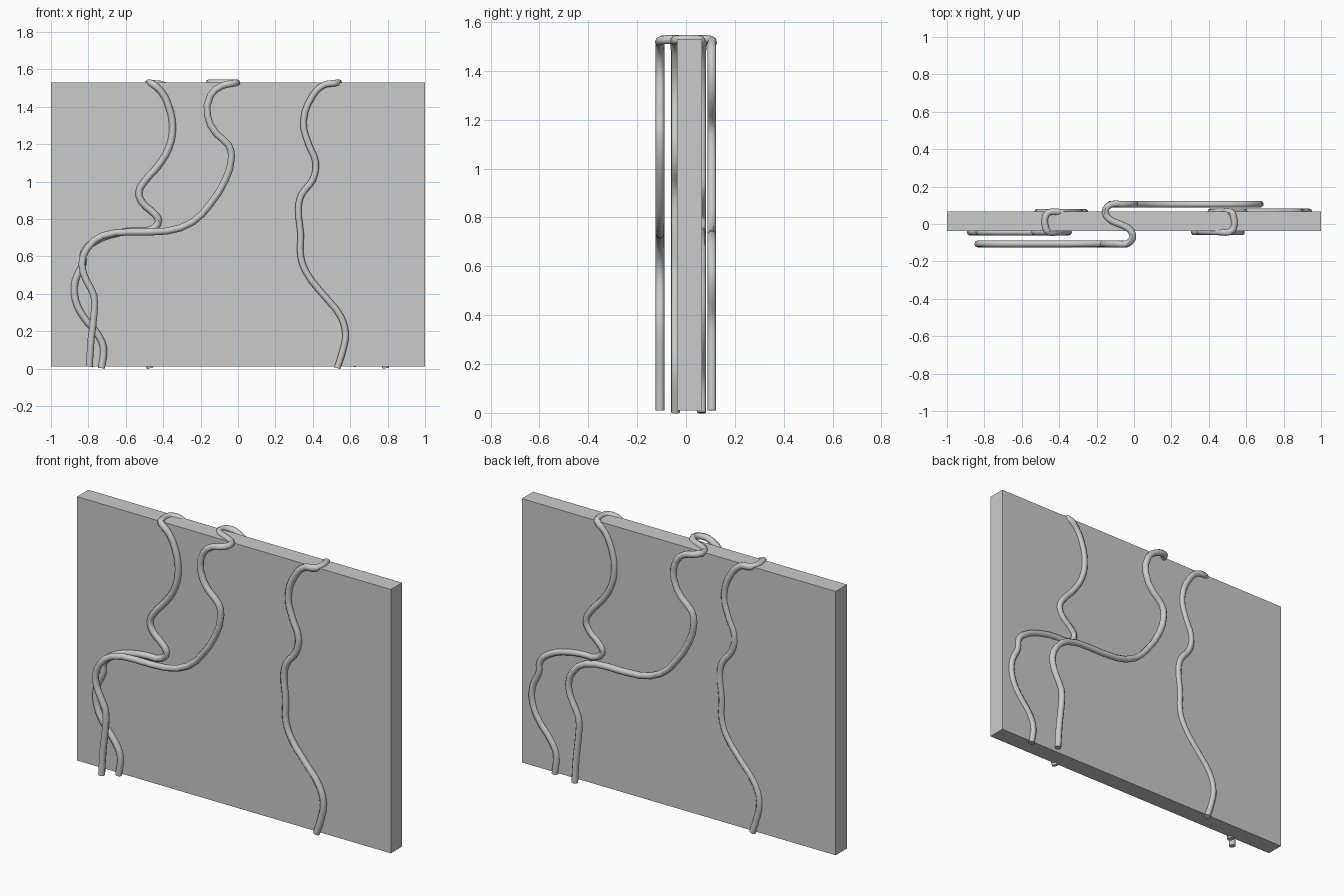
import bpy

if "Cube" in bpy.data.objects:
    bpy.data.objects.remove(bpy.data.objects["Cube"])

R = 0.0185   # stem radius
TOP = 1.528  # height at which stems cross the wall top

# front-face stem centrelines as (x, z), listed from top to bottom
HOOKED = [(-.41, 1.48), (-.37, 1.40), (-.35, 1.29), (-.37, 1.18), (-.43, 1.08),
          (-.50, 1.0), (-.53, .94), (-.51, .885), (-.45, .83), (-.425, .79),
          (-.46, .745), (-.55, .737), (-.64, .725), (-.765, .68), (-.825, .62),
          (-.828, .565), (-.87, .47), (-.87, .37), (-.825, .275), (-.755, .19),
          (-.72, .115), (-.73, .002)]
SWEEPING = [(-.04, 1.523), (-.09, 1.51), (-.147, 1.46), (-.163, 1.35), (-.115, 1.255),
            (-.05, 1.195), (-.035, 1.13), (-.067, 1.01), (-.152, .875), (-.243, .783),
            (-.382, .735), (-.58, .73), (-.725, .71), (-.805, .645), (-.835, .56),
            (-.81, .47), (-.77, .39), (-.77, .29), (-.785, .16), (-.795, .01)]
WAVY = [(.51, 1.525), (.46, 1.517), (.40, 1.46), (.35, 1.32), (.377, 1.2), (.415, 1.105),
        (.40, 1.01), (.34, .93), (.323, .86), (.335, .72), (.335, .6), (.37, .505),
        (.46, .39), (.548, .28), (.575, .185), (.56, .095), (.53, .002)]


def on_face(profile, y):
    return [(x, y, z) for x, z in profile]


def turn(points, sx, sy):
    """Half turn about the vertical axis through (sx/2, sy/2)."""
    return [(sx - x, sy - y, z) for x, y, z in points]


def stem(name, points, resolution):
    curve = bpy.data.curves.new(name, 'CURVE')
    curve.dimensions = '3D'
    curve.bevel_depth = R
    curve.bevel_resolution = 2
    curve.resolution_u = resolution
    curve.use_fill_caps = True
    spline = curve.splines.new('BEZIER')
    spline.bezier_points.add(len(points) - 1)
    for bp, co in zip(spline.bezier_points, points):
        bp.co = co
        bp.handle_left_type = bp.handle_right_type = 'AUTO'
    ob = bpy.data.objects.new(name, curve)
    bpy.context.collection.objects.link(ob)
    bpy.ops.object.select_all(action='DESELECT')
    ob.select_set(True)
    bpy.context.view_layer.objects.active = ob
    bpy.ops.object.convert(target='MESH')
    bpy.ops.object.shade_smooth_by_angle(angle=0.8)


# wall slab
bpy.ops.mesh.primitive_cube_add(size=1, location=(0, 0.0145, 0.77))
wall = bpy.context.object
wall.name = "wall"
wall.scale = (2, 0.103, 1.52)
bpy.ops.object.transform_apply(location=False, rotation=False, scale=True)

# hooked stem on one face, over the top, wavy stem on the other; then its turned twin
front = on_face(HOOKED, -.043)[::-1]
bridge = [(-.462, -.04, 1.525), (-.472, -.02, TOP), (-.472, .045, TOP)]
back = turn(on_face(WAVY, -.043), .06, .021)
side_stem = front + bridge + back
stem("left_stem", side_stem, 3)
stem("right_stem", turn(side_stem, .06, .021), 3)

# middle stem: S-bend over the top joining two identical halves
half = on_face(SWEEPING, -.106)[::-1] + [(-.008, -.078, TOP), (-.014, -.04, TOP), (-.05, -.012, TOP)]
stem("middle_stem", half + turn(half, -.16, 0)[::-1], 2)
